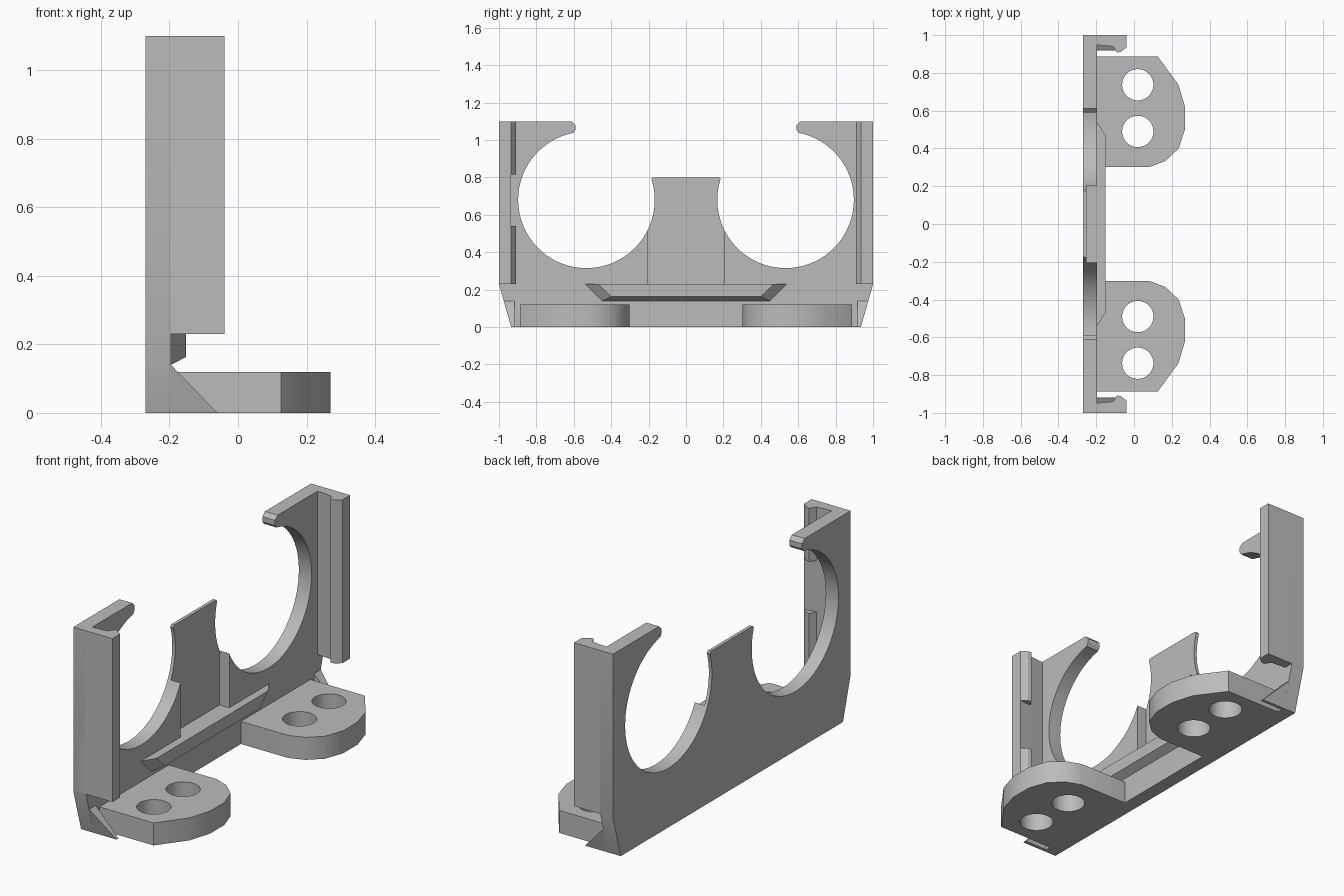
import bpy
import bmesh
from math import cos, sin, radians, tau

cube = bpy.data.objects.get("Cube")
if cube:
    bpy.data.objects.remove(cube, do_unlink=True)

GREY = (0.5, 0.5, 0.5, 1)
grey = bpy.data.materials.new("plain grey")
grey.use_nodes = True
grey.diffuse_color = GREY
grey.node_tree.nodes["Principled BSDF"].inputs["Base Color"].default_value = GREY

BACK, FACE, FRONT = -0.27, -0.195, -0.04   # plate back, plate front, side wall front
LOW, TOP = 0.23, 1.10                      # shelf height, overall height


def loft(name, start, end):
    """Closed solid between two matching loops of points."""
    bm = bmesh.new()
    a = [bm.verts.new(p) for p in start]
    b = [bm.verts.new(p) for p in end]
    bm.faces.new(a)
    bm.faces.new(b)
    for i in range(len(a)):
        j = (i + 1) % len(a)
        bm.faces.new((a[i], a[j], b[j], b[i]))
    bmesh.ops.recalc_face_normals(bm, faces=bm.faces)
    mesh = bpy.data.meshes.new(name)
    bm.to_mesh(mesh)
    bm.free()
    mesh.materials.append(grey)
    obj = bpy.data.objects.new(name, mesh)
    bpy.context.collection.objects.link(obj)
    return obj


def upright(name, outline, z0, z1):
    """Extrude an (x, y) outline upwards."""
    return loft(name, [(x, y, z0) for x, y in outline], [(x, y, z1) for x, y in outline])


def activate(obj):
    bpy.ops.object.select_all(action='DESELECT')
    obj.select_set(True)
    bpy.context.view_layer.objects.active = obj


def cut(obj, cutter):
    mod = obj.modifiers.new("cut", 'BOOLEAN')
    mod.operation, mod.solver, mod.object = 'DIFFERENCE', 'EXACT', cutter
    activate(obj)
    bpy.ops.object.modifier_apply(modifier=mod.name)
    bpy.data.objects.remove(cutter, do_unlink=True)


def smooth(obj):
    activate(obj)
    bpy.ops.object.shade_smooth_by_angle(angle=radians(30))


# Back plate: two open rings, a centre post and tapered lower corners
half = [(0.176, 0.80), (0.185, 0.792)]
steps = 56
for i in range(steps + 1):
    t = radians(163 + (439 - 163) * i / steps)
    half.append((0.5325 + 0.365 * cos(t), 0.68 + 0.365 * sin(t)))
half += [(0.591, 1.055), (0.591, 1.08), (0.612, TOP), (1, TOP), (1, LOW), (0.935, 0)]
outline = half + [(-y, z) for y, z in reversed(half)]
plate = loft("back_plate", [(BACK, y, z) for y, z in outline], [(FACE, y, z) for y, z in outline])

# Recess that thins the centre post
cut(plate, upright("recess_cutter", [(-0.252, -0.205), (0, -0.205), (0, 0.205), (-0.252, 0.205)], LOW, 1))
smooth(plate)

# Shelf ridge with slanted ends and underside
section = [(FACE - 0.01, 0.555, LOW), (-0.152, 0.47, LOW), (-0.152, 0.40, 0.163), (FACE - 0.01, 0.46, 0.135)]
loft("shelf_ridge", section, [(x, -y, z) for x, y, z in section])

foot_outline = [(FACE - 0.01, 0.8875), (0.125, 0.8875), (0.235, 0.738), (0.27, 0.62), (0.27, 0.50),
                (0.235, 0.398), (0.165, 0.333), (0.085, 0.303), (FACE - 0.01, 0.303)]
wall_outline = [(BACK, 1), (FRONT, 1), (FRONT, 0.935), (-0.11, 0.94), (FACE, 0.948), (BACK, 0.948)]
lip_outline = [(FRONT, 0.935), (-0.07, 0.911), (-0.09, 0.908), (-0.11, 0.94)]

for side, s, lip_spans in (("left", 1, [(LOW, TOP)]), ("right", -1, [(LOW, 0.54), (0.815, TOP)])):
    def flip(points):
        return [(x, s * y) for x, y in points]

    # Mounting foot with two screw holes
    end = "back" if s > 0 else "front"
    foot = upright(end + "_foot", flip(foot_outline), 0, 0.12)
    for y in (0.737, 0.49):
        ring = [(0.02 + 0.083 * cos(tau * i / 32), s * y + 0.083 * sin(tau * i / 32)) for i in range(32)]
        cut(foot, upright("hole_cutter", ring, -0.1, 0.3))
    smooth(foot)

    # Side wall with its inner retaining lip
    upright(end + "_wall", flip(wall_outline), LOW, TOP)
    for i, (z0, z1) in enumerate(lip_spans):
        upright(f"{end}_lip_{i + 1}", flip(lip_outline), z0, z1)

    # Thin gusset under the wall, following the corner taper
    inner = [(FACE - 0.01, s * 0.918, 0.15), (-0.06, s * 0.918, 0), (FACE - 0.01, s * 0.918, 0)]
    outer = [(FACE - 0.01, s * 0.977, 0.15), (-0.06, s * 0.935, 0), (FACE - 0.01, s * 0.935, 0)]
    loft(end + "_gusset", inner, outer)
